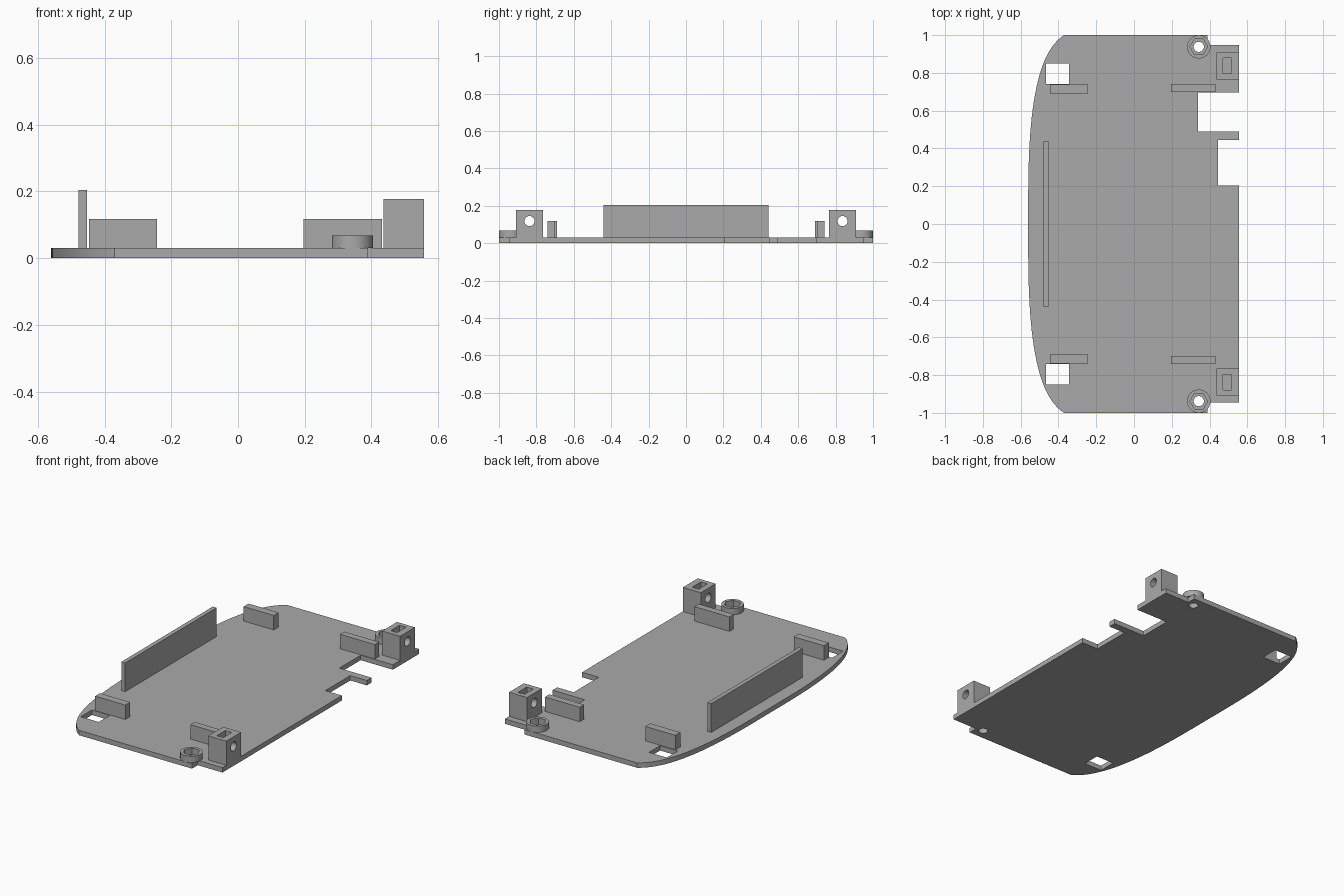
import bpy, bmesh, math
from mathutils import Vector
from mathutils.geometry import interpolate_bezier

cube = bpy.data.objects.get("Cube")
if cube:
    bpy.data.objects.remove(cube, do_unlink=True)

grey = bpy.data.materials.new("plain grey")
grey.use_nodes = True
COLOUR = (0.4, 0.4, 0.4, 1)
grey.diffuse_color = COLOUR
grey.node_tree.nodes["Principled BSDF"].inputs["Base Color"].default_value = COLOUR

PLATE = 0.03  # plate thickness


def prism(name, outline, z0, z1):
    """Extrude a flat outline of (x, y) points from z0 to z1."""
    bm = bmesh.new()
    face = bm.faces.new([bm.verts.new((x, y, z0)) for x, y in outline])
    top = bmesh.ops.extrude_face_region(bm, geom=[face])["geom"]
    verts = [g for g in top if isinstance(g, bmesh.types.BMVert)]
    bmesh.ops.translate(bm, verts=verts, vec=(0, 0, z1 - z0))
    bmesh.ops.recalc_face_normals(bm, faces=bm.faces)
    mesh = bpy.data.meshes.new(name)
    bm.to_mesh(mesh)
    bm.free()
    mesh.materials.append(grey)
    obj = bpy.data.objects.new(name, mesh)
    bpy.context.collection.objects.link(obj)
    return obj


def box(name, x0, x1, y0, y1, z0, z1):
    return prism(name, [(x0, y0), (x1, y0), (x1, y1), (x0, y1)], z0, z1)


def ring(x, y, r, n):
    turn = 2 * math.pi / n
    return [(x + r * math.cos(i * turn), y + r * math.sin(i * turn)) for i in range(n)]


def cut(obj, cutter):
    """Subtract the cutter from the part and discard it."""
    mod = obj.modifiers.new("cut", "BOOLEAN")
    mod.operation, mod.solver, mod.object = "DIFFERENCE", "EXACT", cutter
    bpy.context.view_layer.update()
    graph = bpy.context.evaluated_depsgraph_get()
    mesh = bpy.data.meshes.new_from_object(obj.evaluated_get(graph))
    obj.modifiers.clear()
    obj.data = mesh
    bpy.data.objects.remove(cutter, do_unlink=True)


def smooth(obj):
    bpy.ops.object.select_all(action="DESELECT")
    obj.select_set(True)
    bpy.context.view_layer.objects.active = obj
    bpy.ops.object.shade_smooth_by_angle(angle=math.radians(30))


# Base plate: bowed left edge, notched right edge
bow = [(p.x, p.y) for p in interpolate_bezier(
    Vector((-0.37, 1, 0)), Vector((-0.515, 0.91, 0)),
    Vector((-0.56, 0.6, 0)), Vector((-0.56, 0.15, 0)), 24)]
right_edge = [(0.39, -1), (0.39, -0.945), (0.557, -0.945), (0.557, 0.205),
              (0.445, 0.205), (0.445, 0.445), (0.557, 0.445), (0.557, 0.49),
              (0.34, 0.49), (0.34, 0.695), (0.557, 0.695), (0.557, 0.948),
              (0.39, 0.948), (0.39, 1)]
plate = prism("base_plate",
              right_edge + bow + [(x, -y) for x, y in reversed(bow)], 0, PLATE)

# Tall wall near the bowed edge
box("tall_wall", -0.478, -0.452, -0.44, 0.44, PLATE, 0.205)

BOSS_X, BOSS_Y, BLOCK_Y = 0.343, 0.938, 0.837
for side, s in (("back", 1), ("front", -1)):
    def span(a, b):
        return sorted((s * a, s * b))

    # Square window and screw hole through the plate
    cut(plate, box("window_cutter", -0.465, -0.345, *span(0.742, 0.849), -0.1, 0.1))
    cut(plate, prism("hole_cutter", ring(BOSS_X, s * BOSS_Y, 0.027, 32), -0.1, 0.1))

    # Low ribs
    box(side + "_left_rib", -0.446, -0.243, *span(0.691, 0.738), PLATE, 0.118)
    box(side + "_right_rib", 0.197, 0.432, *span(0.7, 0.741), PLATE, 0.118)

    # Round boss with a hexagonal nut recess
    boss = prism(side + "_boss", ring(BOSS_X, s * BOSS_Y, 0.062, 48), PLATE, 0.068)
    cut(boss, prism("hex_cutter", ring(BOSS_X, s * BOSS_Y, 0.047, 6), -0.1, 0.2))
    smooth(boss)

    # Mounting block with a nut slot from above and a cross hole
    block = box(side + "_mounting_block", 0.436, 0.557, *span(0.765, 0.908), PLATE, 0.177)
    cut(block, box("slot_cutter", 0.472, 0.516, *span(0.796, 0.88), 0.07, 0.3))
    drill = prism("drill_cutter", ring(0, 0, 0.027, 32), -0.2, 0.2)
    drill.rotation_euler.y = math.pi / 2
    drill.location = (0.5, s * BLOCK_Y, 0.118)
    cut(block, drill)
    smooth(block)

smooth(plate)
